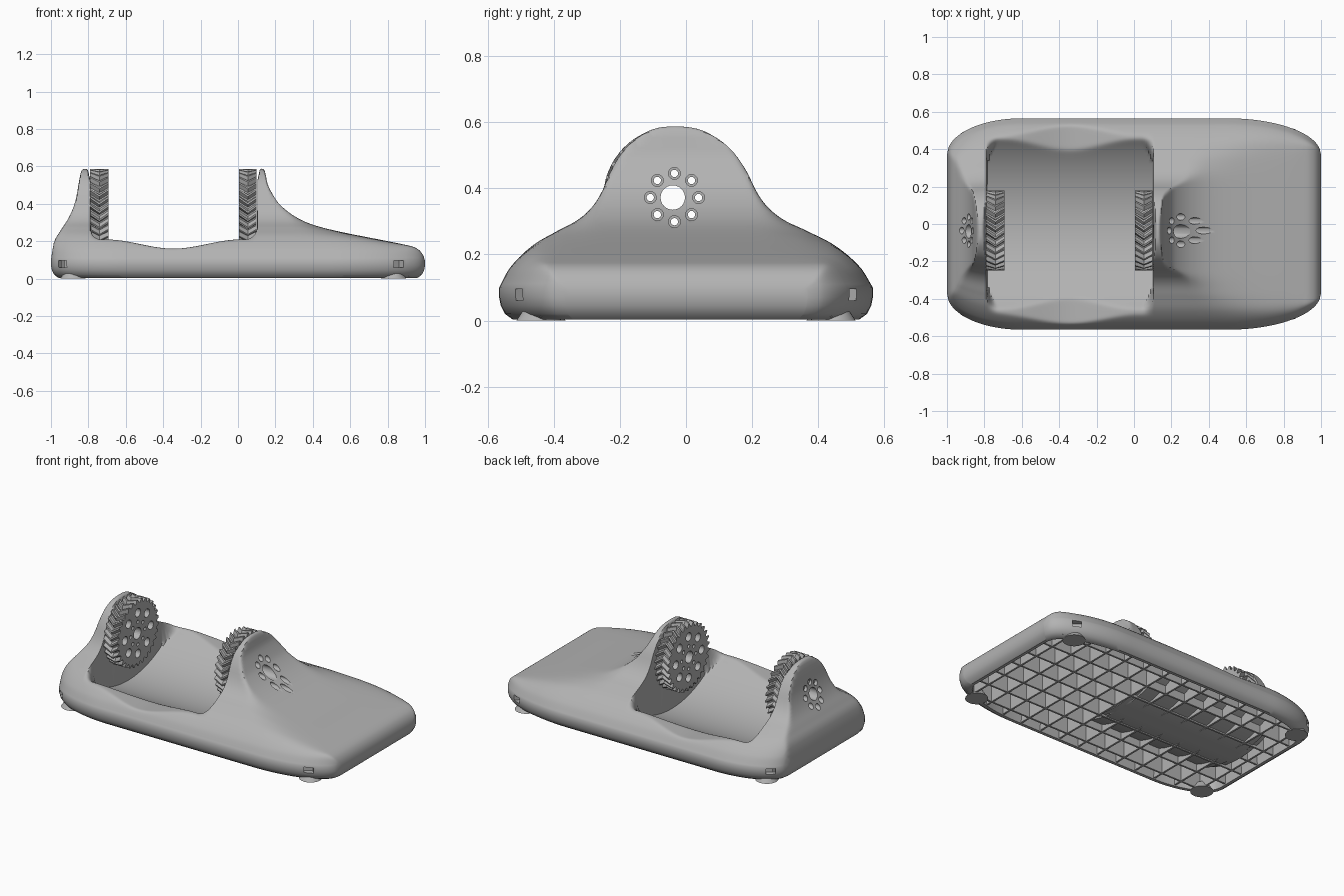
import bpy, bmesh, math
from mathutils import Matrix, Vector

cube = bpy.data.objects.get("Cube")
if cube:
    bpy.data.objects.remove(cube)

grey = bpy.data.materials.new("plain grey")
grey.use_nodes = True
grey.diffuse_color = (0.45, 0.45, 0.45, 1)
grey.node_tree.nodes["Principled BSDF"].inputs["Base Color"].default_value = (0.45, 0.45, 0.45, 1)

AXLE_Y, AXLE_Z = -0.035, 0.372
WALL_L, WALL_R = -0.79, 0.105
HALF_W = 0.565


def finish(name, bm, smooth=None):
    bmesh.ops.recalc_face_normals(bm, faces=bm.faces[:])
    me = bpy.data.meshes.new(name)
    bm.to_mesh(me)
    bm.free()
    me.materials.append(grey)
    ob = bpy.data.objects.new(name, me)
    bpy.context.collection.objects.link(ob)
    if smooth:
        shade(ob, smooth)
    return ob


def select(ob):
    bpy.ops.object.select_all(action='DESELECT')
    ob.select_set(True)
    bpy.context.view_layer.objects.active = ob


def shade(ob, degrees):
    select(ob)
    bpy.ops.object.shade_smooth_by_angle(angle=math.radians(degrees))


def cut(ob, cutter):
    select(ob)
    mod = ob.modifiers.new("cut", 'BOOLEAN')
    mod.operation, mod.solver, mod.object = 'DIFFERENCE', 'EXACT', cutter
    bpy.ops.object.modifier_apply(modifier=mod.name)
    bpy.data.objects.remove(cutter)


def curve(pts):
    """Smooth height curve through a few points."""
    n = len(pts)
    slope = []
    for i in range(n):
        a, b = pts[max(i - 1, 0)], pts[min(i + 1, n - 1)]
        slope.append((b[1] - a[1]) / (b[0] - a[0]))

    def f(x):
        x = min(max(x, pts[0][0]), pts[-1][0])
        i = max(j for j in range(n - 1) if pts[j][0] <= x)
        (x0, z0), (x1, z1) = pts[i], pts[i + 1]
        h = x1 - x0
        t = (x - x0) / h
        return (z0 * (1 + 2 * t) * (1 - t) ** 2 + z1 * t * t * (3 - 2 * t)
                + h * t * (1 - t) * (slope[i] * (1 - t) - slope[i + 1] * t))
    return f


def step(a, b, x):
    t = min(max((x - a) / (b - a), 0), 1)
    return t * t * (3 - 2 * t)


def soft_min(a, b, k=0.01):
    return min(a, b) - k * math.log(1 + math.exp(-abs(a - b) / k))


# Body height: long profile, cross profile, and the bowl between the cheeks
long_profile = curve([(-1, .10), (-.985, .19), (-.95, .255), (-.9, .335), (-.868, .42), (-.85, .52),
                      (-.838, .575), (-.82, .594), (-.802, .58), (-.79, .53), (-.7, .5), (0, .5), (.105, .53),
                      (.115, .58), (.131, .594), (.145, .57), (.157, .51), (.18, .46), (.22, .4),
                      (.3, .335), (.395, .29), (.54, .252), (.92, .175), (.965, .155), (.99, .125), (1, .095)])
cross_profile = curve([(0, .592), (.05, .586), (.1, .566), (.16, .52), (.205, .455), (.235, .39), (.265, .345),
                       (.31, .306), (.38, .27), (.46, .225), (.53, .16), (.565, .10)])


def half_width(x):
    t = (-.6 - x) / .4 if x < 0 else (x - .5) / .5
    return .37 + .195 * math.sqrt(max(0, 1 - max(t, 0) ** 2))


def top(x, y):
    x = min(max(x, -1), 1)
    s = min(abs(y) / half_width(x), 1) * HALF_W
    side = 1 if y > 0 else -1
    d = abs(s * side - AXLE_Y * (1 - s / HALF_W))
    blend = .008 + .014 * step(.2, .45, x) * (1 - step(.8, .97, x))
    hull = soft_min(long_profile(x), cross_profile(d), blend)
    inside = min(x - WALL_L, WALL_R - x)
    if inside <= 0:
        return hull
    rim = .16 + .05 * step(0, .36, abs(x + .345))
    bowl = .69 - math.sqrt(.66 ** 2 - min(abs(y), .6) ** 2)
    w = step(0, .006 + .06 * step(.33, .47, abs(y)), inside)
    return hull + (soft_min(hull, soft_min(rim, bowl, .005), .005) - hull) * w


def ceiling(x, y):
    e = .035
    low = min(top(x + i * e, y + j * e) for i, j in ((0, 0), (1, 0), (-1, 0), (0, 1), (0, -1)))
    return min(max(low - .02, .008), .22)


# Grid lines, closer together at the walls and edges
xs = [-1]
for end, count in ((-.94, 8), (-.87, 8), (WALL_L, 14), (WALL_L + .006, 1), (-.7, 8), (0, 28),
                   (WALL_R - .006, 9), (WALL_R, 1), (.165, 11), (.3, 14), (.9, 22), (1, 13)):
    start = xs[-1]
    xs += [start + (end - start) * (i + 1) / count for i in range(count)]
ROWS = 120
vs = [math.sin(math.pi * (j / ROWS - .5)) * .35 + .65 * (2 * j / ROWS - 1) for j in range(ROWS + 1)]
NX = len(xs)


def inset(x, y, d):
    return x * (1 - d), y * (1 - d / HALF_W)


def grid(bm, d, height):
    g = []
    for x in xs:
        col = []
        for v in vs:
            px, py = inset(x, v * half_width(x), d)
            col.append(bm.verts.new((px, py, height(px, py))))
        g.append(col)
    for i in range(NX - 1):
        for j in range(ROWS):
            bm.faces.new((g[i][j], g[i + 1][j], g[i + 1][j + 1], g[i][j + 1]))
    return ([g[i][0] for i in range(NX)] + [g[-1][j] for j in range(1, ROWS + 1)]
            + [g[i][-1] for i in range(NX - 2, -1, -1)] + [g[0][j] for j in range(ROWS - 1, 0, -1)])


# Hollow body: outer skin, rounded skirt, inner skin
bm = bmesh.new()
outer = grid(bm, 0, top)
inner = grid(bm, .065, ceiling)
loops = [outer]
for d, z in ((0, .07), (.005, .045), (.018, .02), (.04, .004), (.06, .004)):
    loops.append([bm.verts.new((*inset(v.co.x, v.co.y, d), z)) for v in outer])
loops.append(inner)
for a, b in zip(loops, loops[1:]):
    for i in range(len(a)):
        k = (i + 1) % len(a)
        bm.faces.new((a[i], a[k], b[k], b[i]))
body = finish("body_shell", bm)


# Round holes along the axle direction
def rod(bm, x0, x1, y, z, r):
    m = Matrix.Translation(((x0 + x1) / 2, y, z)) @ Matrix.Rotation(math.pi / 2, 4, 'Y')
    bmesh.ops.create_cone(bm, cap_ends=True, segments=24, radius1=r, radius2=r, depth=x1 - x0, matrix=m)


def ring_of_rods(bm, x0, x1, ring, r):
    for i in range(8):
        a = i * math.pi / 4
        rod(bm, x0, x1, AXLE_Y + ring * math.cos(a), AXLE_Z + ring * math.sin(a), r)


def through_holes(extra=False):
    bm = bmesh.new()
    rod(bm, -1.3, .7, AXLE_Y - .005, AXLE_Z, .037)
    ring_of_rods(bm, -1.3, .7, .073, .011)
    if extra:
        ring_of_rods(bm, -1.3, .7, .132, .027)
    return finish("hole_cutter", bm)


cut(body, through_holes())
bm = bmesh.new()
ring_of_rods(bm, .15, .7, .073, .018)
ring_of_rods(bm, -1.3, -.85, .073, .018)
cut(body, finish("counterbore_cutter", bm))

# Corner slots and feet
bm = bmesh.new()
for x, y in ((-.94, .475), (.86, .505)):
    for s in (1, -1):
        turn = Matrix.Rotation(math.atan2(s * .8, math.copysign(.6, x)), 4, 'Z')
        m = Matrix.Translation((x, s * y, .078)) @ turn @ Matrix.Diagonal((.07, .055, .036, 1))
        bmesh.ops.create_cube(bm, size=1, matrix=m)
cut(body, finish("slot_cutter", bm))
shade(body, 35)
for name, x, y in (("right", -.882, .432), ("left", .832, .445)):
    for end, s in (("back", 1), ("front", -1)):
        bm = bmesh.new()
        bmesh.ops.create_cone(bm, cap_ends=True, segments=32, radius1=.068, radius2=.035, depth=.05,
                              matrix=Matrix.Translation((x, s * y, .025)))
        finish(f"{end}_{name}_foot", bm, 35)


# Stiffening ribs under the body, vanishing into the bowl
def rib(name, points, across):
    bm = bmesh.new()
    rings = []
    for x, y in points:
        z = ceiling(x, y) + .01
        rings.append([bm.verts.new(Vector((x, y, h)) + across * t)
                      for t, h in ((-1, .011), (1, .011), (1, z), (-1, z))])
    for a, b in zip(rings, rings[1:]):
        for i in range(4):
            bm.faces.new((a[i], a[(i + 1) % 4], b[(i + 1) % 4], b[i]))
    bm.faces.new(rings[0])
    bm.faces.new(rings[-1])
    finish(name, bm)


for i in range(-3, 4):
    y = i * .145
    rib("long_rib", [(x, y) for x in xs if abs(x) < .95 and abs(y) < half_width(x) * .91], Vector((0, .006, 0)))
for i in range(-6, 7):
    x = i * .145
    w = half_width(x) * .9
    rib("cross_rib", [(x, w * (j / 30 - 1)) for j in range(61)], Vector((.006, 0, 0)))


# Herringbone gears
def gear(name, x0, x1, teeth=30, root=.193, tip=.215, twist=.16):
    bm = bmesh.new()
    rings = []
    for x, turn in ((x0, 0), ((x0 + x1) / 2, twist), (x1, 0)):
        ring = []
        for i in range(teeth):
            for part, r in ((0, root), (.22, root), (.5, tip), (.72, tip)):
                a = (i + part) * math.tau / teeth + turn
                ring.append(bm.verts.new((x, AXLE_Y + r * math.cos(a), AXLE_Z + r * math.sin(a))))
        rings.append(ring)
    for a, b in zip(rings, rings[1:]):
        for i in range(len(a)):
            k = (i + 1) % len(a)
            bm.faces.new((a[i], a[k], b[k], b[i]))
    bm.faces.new(rings[0])
    bm.faces.new(rings[-1])
    cut(finish(name, bm), through_holes(True))


gear("right_gear", -.79, -.693)
gear("left_gear", .005, .1)
